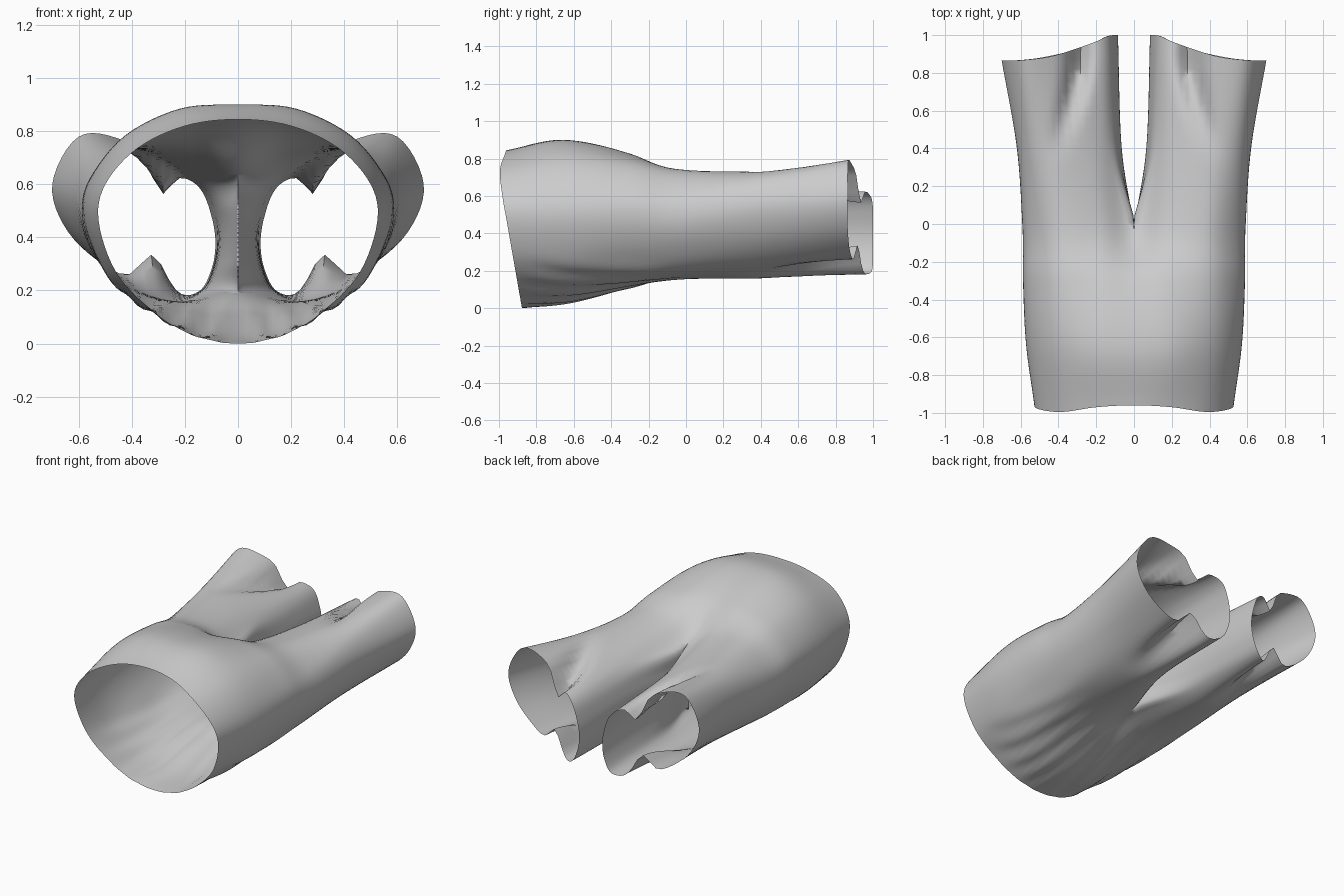
import bpy, bmesh, math
from mathutils import Vector

if "Cube" in bpy.data.objects:
    bpy.data.objects.remove(bpy.data.objects["Cube"])

SUB = 6      # samples between profile points
ROWS = 10    # rows between sections


def smooth(a, b, v):
    t = min(max((v - a) / (b - a), 0), 1)
    return t * t * (3 - 2 * t)


def catmull(p0, p1, p2, p3, t):
    return 0.5 * (2 * p1 + (p2 - p0) * t + (2 * p0 - 5 * p1 + 4 * p2 - p3) * t * t
                  + (3 * p1 - p0 - 3 * p2 + p3) * t ** 3)


def spline(pts, n):
    """Points along a curve whose first and last points are only guides."""
    out = [catmull(*pts[i - 1:i + 3], k / n) for i in range(1, len(pts) - 2) for k in range(n)]
    return out + [pts[-2]]


# Half cross-sections (x, z): top middle -> outer side -> bottom middle
waist = [(0, .845), (.2, .82), (.38, .735), (.5, .6), (.525, .46), (.46, .27), (.33, .13), (.18, .035), (0, 0)]
seat = [(0, .9), (.22, .885), (.42, .785), (.54, .63), (.57, .47), (.5, .27), (.38, .15), (.2, .06), (0, .03)]
hip = [(0, .815), (.2, .825), (.42, .77), (.56, .62), (.585, .47), (.52, .3), (.4, .17), (.2, .12), (0, .11)]
crotch = [(0, .64), (.18, .72), (.4, .735), (.55, .62), (.59, .48), (.54, .33), (.42, .2), (.2, .155), (0, .19)]
thigh = [(.11, .6), (.22, .68), (.42, .733), (.56, .69), (.62, .55), (.57, .38), (.44, .24), (.25, .16), (.12, .2)]
hem = [(.14, .58), (.22, .64), (.43, .765), (.6, .78), (.7, .6), (.64, .42), (.48, .28), (.26, .185), (.15, .195)]
# Inner leg side, bottom -> top
inseams = [None, None, None,
           [(0, .3), (0, .41), (0, .52)],
           [(.08, .29), (.065, .4), (.075, .5)],
           [(.1, .28), (.085, .38), (.1, .48)]]


def y_at(i, x, z):
    if i == 0:   # slanted waistband, dipped at the top middle
        return -1.022 + .145 * (1 - z / .83) + .065 * max(0, 1 - (x / .42) ** 2) * smooth(.5, .8, z)
    if i == 1:
        return -.65 + .04 * (1 - z / .9)
    if i == 5:   # leg hem is longer on the inner side
        return .865 + .03 * smooth(.65, .35, x) + .105 * smooth(.38, .1, x)
    return (0, 0, -.3, -.03, .4)[i]


def fold(p):
    """Creases running into the leg hem and faint wrinkles on the underside."""
    x, y, z = p
    w = smooth(.3, .95, y)
    if z > .48:
        c = .43 - .14 * smooth(.2, .9, y)
        z -= .12 * w * math.exp(-((x - c) / .05) ** 2) * smooth(.48, .56, z)
    else:
        z += .13 * w * math.exp(-((x - .32) / .065) ** 2) * smooth(.48, .4, z)
    wrinkle = smooth(.35, .1, z) * smooth(0, .08, x) * smooth(-.95, -.7, y) * smooth(.1, -.4, y)
    z += .008 * wrinkle * math.sin(x * 55 + y * 5)
    return Vector((max(x, 0), y, max(z, 0)))


def flip(v):
    return Vector((-v.x, v.y, v.z))


outer_rings, inner_rings = [], []
for i, sec in enumerate([waist, seat, hip, crotch, thigh, hem]):
    o = [Vector((x, y_at(i, x, z), z)) for x, z in sec]
    if inseams[i]:
        n = [Vector((x, y_at(i, x, z), z)) for x, z in inseams[i]]
    else:
        n = [o[-1].lerp(o[0], t) for t in (.25, .5, .75)]
    g0, g1 = (flip(o[1]), flip(o[-2])) if i < 4 else (n[2], n[0])
    outer_rings.append(spline([g0] + o + [g1], SUB))
    inner_rings.append(spline([o[-2], o[-1]] + n + [o[0], o[1]], SUB))


def loft(bm, rings, first_row, pin):
    """Skin the rings lengthwise, keeping pinned columns on the middle line in the trunk."""
    cols = []
    for c in range(len(rings[0])):
        p = [r[c] for r in rings]
        col = spline([2 * p[0] - p[1]] + p + [2 * p[-1] - p[-2]], ROWS)
        cols.append([fold(v) for v in col])
    if pin:
        for c in (cols[0], cols[-1]):
            for r in range(3 * ROWS + 1):
                c[r].x = 0
    grid = [[bm.verts.new(v) for v in c[first_row:]] for c in cols]
    for a, b in zip(grid, grid[1:]):
        for r in range(len(a) - 1):
            bm.faces.new((a[r], a[r + 1], b[r + 1], b[r]))


bm = bmesh.new()
loft(bm, outer_rings, 0, True)            # trunk and outer legs
loft(bm, inner_rings, 3 * ROWS, False)    # inner legs, starting at the crotch
bmesh.ops.remove_doubles(bm, verts=bm.verts, dist=.0005)
bmesh.ops.recalc_face_normals(bm, faces=bm.faces)

# Mirror to make the full garment
me = bpy.data.meshes.new("trousers")
bm.to_mesh(me)
bm.free()
ob = bpy.data.objects.new("trousers", me)
bpy.context.collection.objects.link(ob)
mod = ob.modifiers.new("mirror", 'MIRROR')
mod.merge_threshold = .0005
bpy.context.view_layer.objects.active = ob
ob.select_set(True)
bpy.ops.object.shade_smooth_by_angle(angle=math.radians(60))
